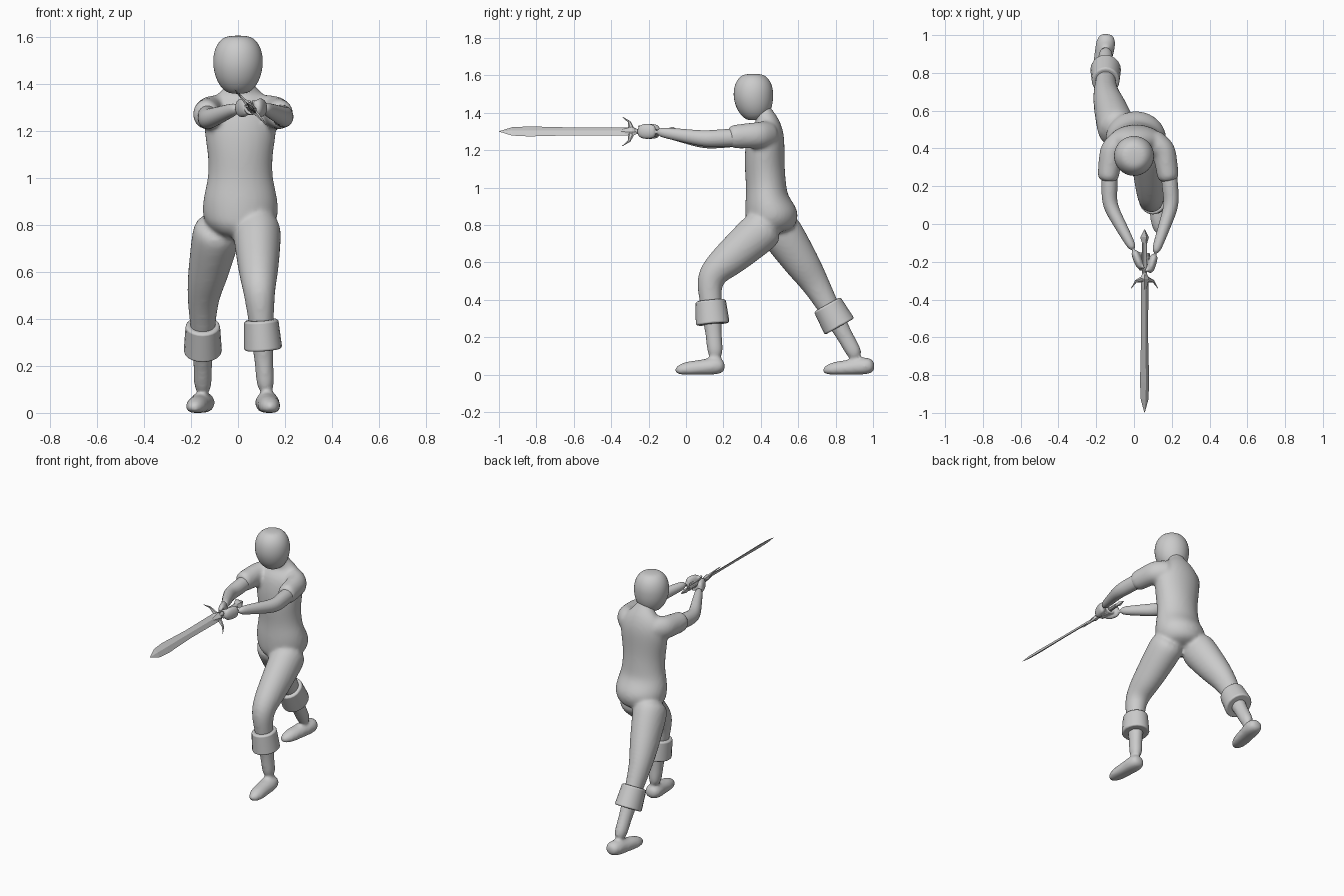
import bpy, bmesh, math
from mathutils import Vector

cube = bpy.data.objects.get("Cube")
if cube:
    bpy.data.objects.remove(cube)

COLOUR = (0.6, 0.6, 0.6, 1)
grey = bpy.data.materials.new("plain_grey")
grey.use_nodes = True
grey.diffuse_color = COLOUR
grey.node_tree.nodes["Principled BSDF"].inputs["Base Color"].default_value = COLOUR

SIDEWAYS, LENGTHWISE = Vector((1, 0, 0)), Vector((0, 1, 0))


def tube(name, stations, ref=SIDEWAYS, sides=14, finish="round"):
    """Loft elliptical rings; a station is a centre, a half width along ref and the other half width."""
    bm = bmesh.new()
    centres = [Vector(station[0]) for station in stations]
    last = len(centres) - 1
    rings = []
    for i, (centre, wide, deep) in enumerate(stations):
        tangent = (centres[min(i + 1, last)] - centres[max(i - 1, 0)]).normalized()
        u = (ref - tangent * ref.dot(tangent)).normalized()
        v = tangent.cross(u)
        ring = []
        for k in range(sides):
            angle = math.tau * k / sides
            point = centres[i] + u * math.cos(angle) * wide + v * math.sin(angle) * deep
            point.z = max(point.z, 0)
            ring.append(bm.verts.new(point))
        rings.append(ring)
    for ring, following in zip(rings, rings[1:]):
        for k in range(sides):
            n = (k + 1) % sides
            bm.faces.new((ring[k], ring[n], following[n], following[k]))
    bm.faces.new(rings[0])
    bm.faces.new(rings[-1])
    bmesh.ops.recalc_face_normals(bm, faces=bm.faces)
    for face in bm.faces:
        face.smooth = finish != "flat"
    mesh = bpy.data.meshes.new(name)
    bm.to_mesh(mesh)
    bm.free()
    mesh.materials.append(grey)
    part = bpy.data.objects.new(name, mesh)
    bpy.context.collection.objects.link(part)
    if finish == "round":
        part.modifiers.new("round", 'SUBSURF').levels = 2
    elif finish == "rim":
        bevel = part.modifiers.new("rim", 'BEVEL')
        bevel.width = 0.012
        bevel.segments = 3
        bevel.harden_normals = True
    return part


def trace(joints, radii, squash=0.95):
    """Spread the radii evenly along a chain of joints."""
    joints = [Vector(joint) for joint in joints]
    stations = []
    for i, radius in enumerate(radii):
        place = i * (len(joints) - 1) / (len(radii) - 1)
        bone = min(int(place), len(joints) - 2)
        centre = joints[bone].lerp(joints[bone + 1], place - bone)
        stations.append((centre, radius * squash, radius / squash))
    return stations


def blend(name, parts, voxel, passes):
    """Join overlapping parts and melt them into one smooth skin."""
    bpy.ops.object.select_all(action='DESELECT')
    for part in parts:
        part.select_set(True)
    whole = parts[0]
    bpy.context.view_layer.objects.active = whole
    bpy.ops.object.join()
    whole.name = name
    skin = whole.modifiers.new("skin", 'REMESH')
    skin.mode = 'VOXEL'
    skin.voxel_size = voxel
    skin.use_smooth_shade = True
    whole.modifiers.new("soften", 'SMOOTH').iterations = passes


# Torso and neck: height, depth position, half width, half depth
TORSO = [(.75, .47, .1, .1), (.8, .46, .15, .14), (.85, .46, .17, .15), (.93, .43, .16, .12),
         (1, .43, .14, .11), (1.1, .42, .14, .11), (1.2, .42, .16, .11), (1.3, .43, .16, .1),
         (1.36, .44, .1, .06), (1.4, .41, .05, .05), (1.45, .39, .05, .05)]
body_parts = [tube("torso", [((.01, y, z), wide, deep) for z, y, wide, deep in TORSO])]

# Legs share one set of thicknesses from hip through knee to ankle
LEG = [.11, .11, .1, .09, .073, .06, .05, .04, .045]
FOOT = [.035, .053, .05, .047, .047, .042, .02]
SLEEVE = [.07, .073, .073, .069, .066, .063, .06]


def leg(side, hip, knee, ankle, heel, toe):
    body_parts.append(tube(side + "_leg", trace([hip, knee, ankle], LEG)))
    body_parts.append(tube(side + "_foot", trace([heel, toe], FOOT, 1.05)))
    # Rolled trouser cuff around the shin
    top = Vector(knee).lerp(Vector(ankle), .28)
    bottom = Vector(knee).lerp(Vector(ankle), .57)
    tube(side + "_cuff", trace([top, bottom], [.077, .086]), sides=20, finish="rim")


leg("left", (.08, .46, .82), (.09, .12, .52), (.12, .16, .08), (.12, .21, .05), (.14, -.06, .02))
leg("right", (-.08, .47, .82), (-.15, .69, .49), (-.15, .92, .08), (-.14, 1.01, .05), (-.19, .73, .02))

# Short sleeves melt into the shoulders
for side, inner, outer, end in (("left", .08, .16, .185), ("right", -.05, -.12, -.14)):
    joints = [(inner, .45, 1.28), (outer, .39, 1.28), (end, .22, 1.27)]
    body_parts.append(tube(side + "_sleeve", trace(joints, SLEEVE)))
blend("body", body_parts, .011, 6)

# Egg-shaped head, fuller above and drawn in at the chin
head = []
for i in range(1, 10):
    angle = math.pi * i / 10
    rise = -math.cos(angle)
    radius = .11 * math.sin(angle) ** .8 * (1 + .08 * rise)
    head.append(((0, .36 + .02 * max(-rise, 0), 1.485 + .13 * rise), radius, radius))
tube("head", head)

# Bare arms with fingers curled round the grip
GRIP = Vector((.056, 0, 1.3))
ARM = [.042, .047, .046, .043, .037, .031, .024]
HAND = [.024, .03, .032, .03, .018]


def finger(y, start, turn):
    stations = []
    for i in range(5):
        angle = math.radians(start + turn * i / 4)
        spot = GRIP + Vector((math.cos(angle) * .028, y, math.sin(angle) * .028))
        radius = .012 - .001 * i
        stations.append((spot, radius, radius))
    return tube("finger", stations, ref=LENGTHWISE, sides=8)


def arm(side, shoulder, elbow, wrist, knuckles, start, turn):
    parts = [tube(side + "_arm", trace([shoulder, elbow, wrist], ARM)),
             tube(side + "_hand", trace([wrist, knuckles], HAND, .75))]
    for i in range(4):
        parts.append(finger(wrist[1] - .02 * (i + 1), start, turn))
    base = Vector(wrist).lerp(Vector(knuckles), .3)
    tip = GRIP + Vector((0, knuckles[1], .03))
    parts.append(tube("thumb", trace([base, tip], [.014, .012, .008]), sides=8))
    blend(side + "_arm", parts, .006, 2)


arm("right", (-.13, .32, 1.27), (-.13, .1, 1.25), (0, -.14, 1.3), (.04, -.24, 1.3), 170, 230)
arm("left", (.18, .32, 1.27), (.2, .1, 1.26), (.11, -.16, 1.3), (.08, -.26, 1.3), 10, -230)

# Sword: flat diamond sections, turned diagonally about the grip
DIAGONAL = Vector((.67, 0, -.74))


def sword_part(name, rows, flatness, sides=4):
    stations = [(GRIP + LENGTHWISE * y, wide, wide * flatness) for y, wide in rows]
    tube(name, stations, ref=DIAGONAL, sides=sides, finish="flat")


sword_part("blade", [(-.3, .03), (-.6, .028), (-.84, .036), (-.93, .03), (-1, .001)], .25)
sword_part("grip", [(-.1, .014), (-.3, .014)], .9, sides=10)
sword_part("pommel", [(-.03, .003), (-.07, .034), (-.12, .012)], .4)
sword_part("guard_boss", [(-.25, .01), (-.29, .036), (-.36, .01)], .5, sides=6)

# Guard: a bar tapering into horns that sweep toward the blade
guard = []
for i in range(-3, 4):
    reach = abs(i) / 3
    spot = GRIP + DIAGONAL * .035 * i - LENGTHWISE * (.295 + .045 * reach ** 4)
    wide = .018 * (1.1 - reach)
    guard.append((spot, wide, wide * .7))
tube("guard", guard, ref=LENGTHWISE, sides=6, finish="flat")
